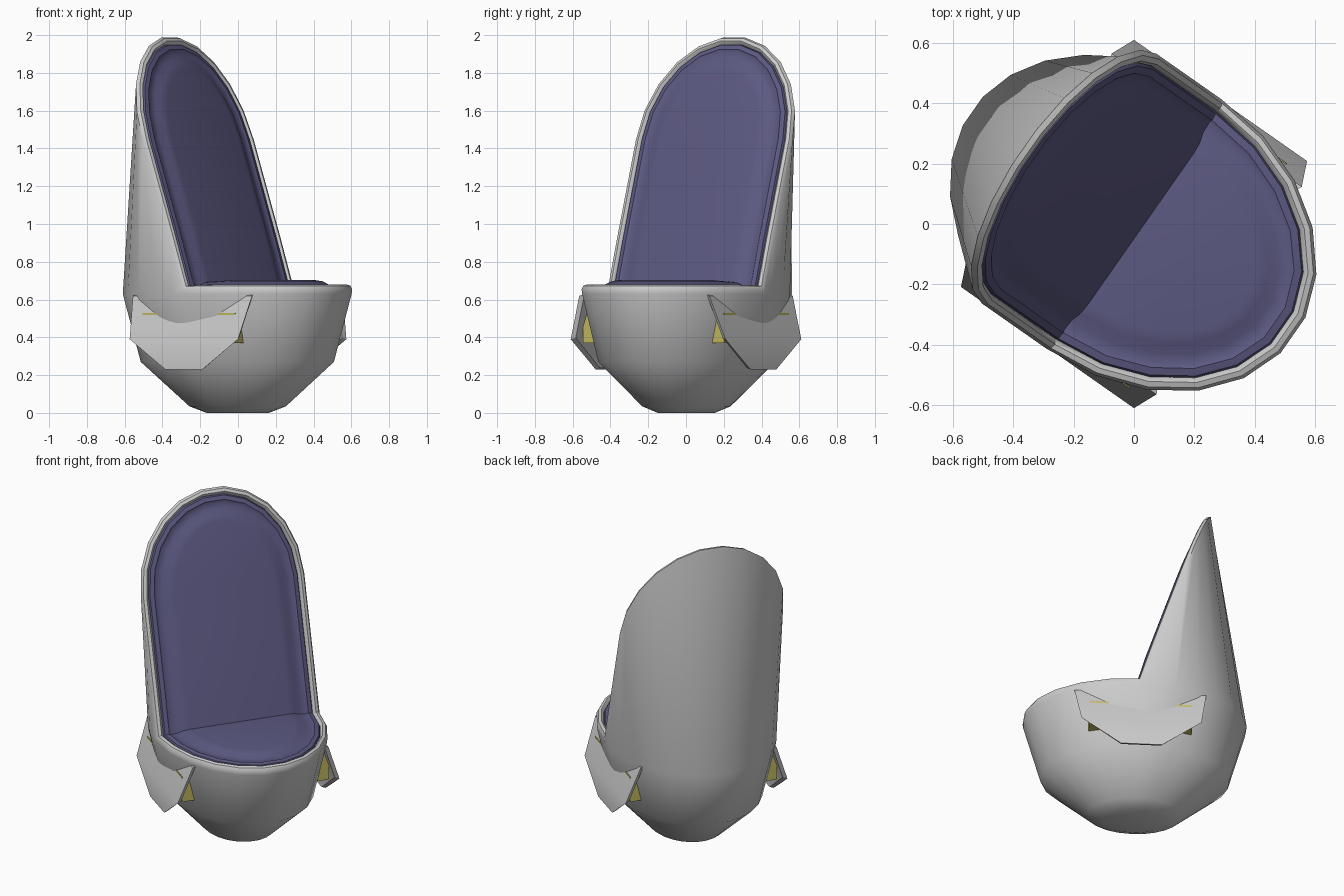
import bpy, bmesh
from math import sin, cos, pi, radians
from mathutils import Vector, Matrix

if "Cube" in bpy.data.objects:
    bpy.data.objects.remove(bpy.data.objects["Cube"])

TURN = Matrix.Rotation(radians(-35), 4, 'Z')   # chair faces local +x
SEAT_Z, HALF_W, DEPTH = 0.655, 0.505, 0.65
BACK_LEN, ARCH_START = 1.41, 0.83
BACK_DIR = Vector((-0.446, 0, 1.338)).normalized()
BACK_N, SEAT_N = Vector((BACK_DIR.z, 0, -BACK_DIR.x)), Vector((0, 0, 1))


def material(name, rgb):
    m = bpy.data.materials.new(name)
    m.diffuse_color = (*rgb, 1)
    m.use_nodes = True
    m.node_tree.nodes["Principled BSDF"].inputs["Base Color"].default_value = m.diffuse_color
    return m


def make(name, verts, faces, mat=None, angle=40):
    me = bpy.data.meshes.new(name)
    me.from_pydata([TURN @ Vector(v) for v in verts], [], faces)
    bm = bmesh.new()
    bm.from_mesh(me)
    bmesh.ops.recalc_face_normals(bm, faces=bm.faces)
    bm.to_mesh(me)
    bm.free()
    ob = bpy.data.objects.new(name, me)
    bpy.context.collection.objects.link(ob)
    if mat:
        me.materials.append(mat)
    bpy.ops.object.select_all(action='DESELECT')
    ob.select_set(True)
    bpy.context.view_layer.objects.active = ob
    bpy.ops.object.shade_smooth_by_angle(angle=radians(angle))
    return ob


# Folding: s runs along the seat (negative) and up the back (positive)
def fold(s, v, h):
    p = Vector((0, v, SEAT_Z))
    p += BACK_DIR * s if s > 0 else Vector((-s, 0, 0))
    t = min(max(s / 0.2 + 0.5, 0), 1)
    return p + SEAT_N.lerp(BACK_N, t).normalized() * h


# Half outline: (s, v, shell base u, shell base v), from seat front to back tip
half = []
for i in range(6):
    a = pi / 2 * (1 - (i + 0.5) / 5.5)
    s, v = -DEPTH * sin(a), HALF_W * cos(a)
    half.append((s, v, -s, v))
LOW = radians(18)
for i in (1, 2, 3):
    p = LOW * i / 3
    half.append((ARCH_START * i / 3, HALF_W, -0.66 * sin(p), 0.51 * cos(p)))
for i in range(1, 6):
    a = pi / 2 * i / 5.5
    p = LOW + (pi / 2 - LOW) * i / 5.5
    half.append((ARCH_START + (BACK_LEN - ARCH_START) * sin(a), HALF_W * cos(a),
                 -0.66 * sin(p), 0.51 * cos(p)))
loop = half + [(s, -v, u, -w) for s, v, u, w in reversed(half)]
N = len(loop)


def inset_ring(d, h):
    ring = []
    for s, v, _, _ in loop:
        q, c = Vector((s, v)), Vector((min(max(s, -0.15), 0.9), 0))
        q += (c - q).normalized() * d
        ring.append(fold(q.x, q.y, h))
    return ring


def bridge(count):
    return [(r * N + i, r * N + (i + 1) % N, (r + 1) * N + (i + 1) % N, (r + 1) * N + i)
            for r in range(count - 1) for i in range(N)]


# Shell: round bowl, tall tapering back and rolled rim
rings = [[Vector((u * k, w * k, z)) for _, _, u, w in loop]
         for k, z in ((0.27, 0), (0.42, 0.035), (0.84, 0.27), (0.995, 0.63))]
rings += [inset_ring(*r) for r in ((0, 0), (0.01, 0.018), (0.028, 0.024), (0.042, 0.012), (0.05, -0.02))]
make("shell", sum(rings, []), bridge(len(rings)) + [tuple(range(N))])

# Padded lining, continuous over seat and back
rings = [inset_ring(*r) for r in ((0.042, 0.0), (0.05, 0.02), (0.075, 0.026), (0.085, 0.02),
                                  (0.125, 0.024), (0.16, 0.042), (0.2, 0.048))]
o = (len(rings) - 1) * N
fill = [(o + i, o + i + 1, o + N - 2 - i, o + N - 1 - i) for i in range(N // 2 - 1)]
make("lining", sum(rings, []), bridge(len(rings)) + fill, material("navy", (0.106, 0.1, 0.22)))

# Side fins with a small lamp tucked behind each
yellow = material("yellow", (0.55, 0.5, 0.12))
for side, label in ((1, "left"), (-1, "right")):
    rows = ((0.385, 0.42, 0.62), (0.35, 0.5, 0.39), (0.12, 0.5, 0.23))
    pts = [(sg * u, side * v, z) for u, v, z in rows for sg in (-1, 1)]
    quads = [(0, 1, 3, 2), (2, 3, 5, 4)]
    if side < 0:
        quads = [q[::-1] for q in quads]
    inner = [(x * 0.97, y - side * 0.025, z + 0.008) for x, y, z in pts]
    border = [0, 1, 3, 5, 4, 2]
    walls = [(a, b, b + 6, a + 6) for a, b in zip(border, border[1:] + border[:1])]
    make(label + "_fin", pts + inner,
         quads + [tuple(i + 6 for i in q[::-1]) for q in quads] + walls, angle=25)
    box = [(u, side * v, z) for u in (-0.3, 0.3) for v in (0.35, 0.455) for z in (0.37, 0.53)]
    make(label + "_lamp", box, [(0, 1, 3, 2), (4, 6, 7, 5), (0, 4, 5, 1), (2, 3, 7, 6),
                                (0, 2, 6, 4), (1, 5, 7, 3)], yellow)
